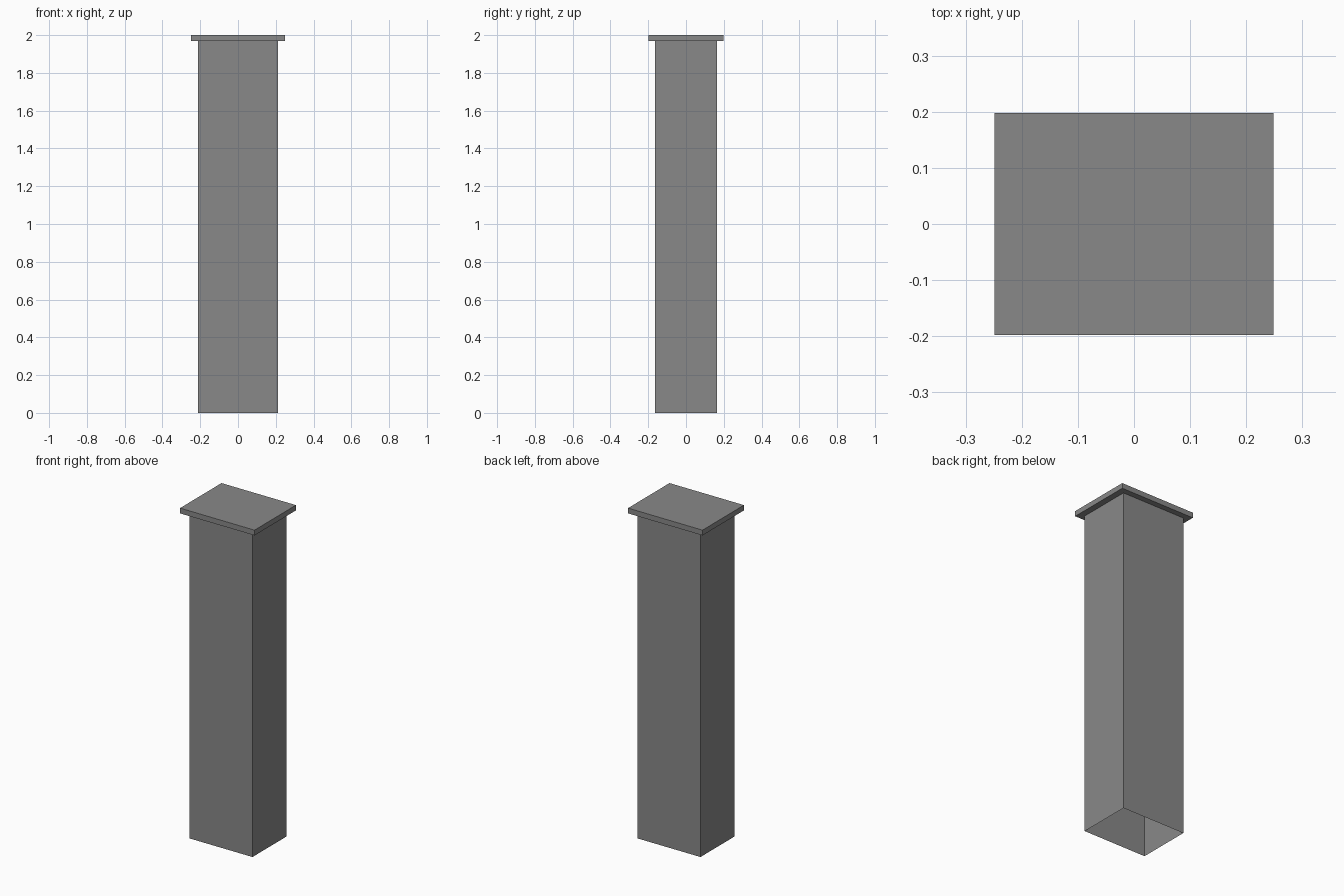
import bpy, bmesh

if "Cube" in bpy.data.objects:
    bpy.data.objects.remove(bpy.data.objects["Cube"])

# Dark grey finish
grey = bpy.data.materials.new("dark_grey")
grey.diffuse_color = (0.25, 0.25, 0.25, 1)
grey.use_nodes = True
grey.node_tree.nodes["Principled BSDF"].inputs["Base Color"].default_value = grey.diffuse_color


def box(name, hx, hy, z0, z1, open_ends=False):
    bm = bmesh.new()
    bmesh.ops.create_cube(bm, size=2)
    for v in bm.verts:
        v.co = (v.co.x * hx, v.co.y * hy, z1 if v.co.z > 0 else z0)
    if open_ends:
        bm.normal_update()
        ends = [f for f in bm.faces if abs(f.normal.z) > 0.5]
        bmesh.ops.delete(bm, geom=ends, context='FACES_ONLY')
    mesh = bpy.data.meshes.new(name)
    bm.to_mesh(mesh)
    bm.free()
    mesh.materials.append(grey)
    obj = bpy.data.objects.new(name, mesh)
    bpy.context.collection.objects.link(obj)
    return obj


# Hollow thin-walled shaft, open at the bottom
box("pillar_shaft", 0.211, 0.163, 0.0, 1.968, open_ends=True)
# Overhanging flat cap
box("pillar_cap", 0.249, 0.198, 1.968, 2.0)
